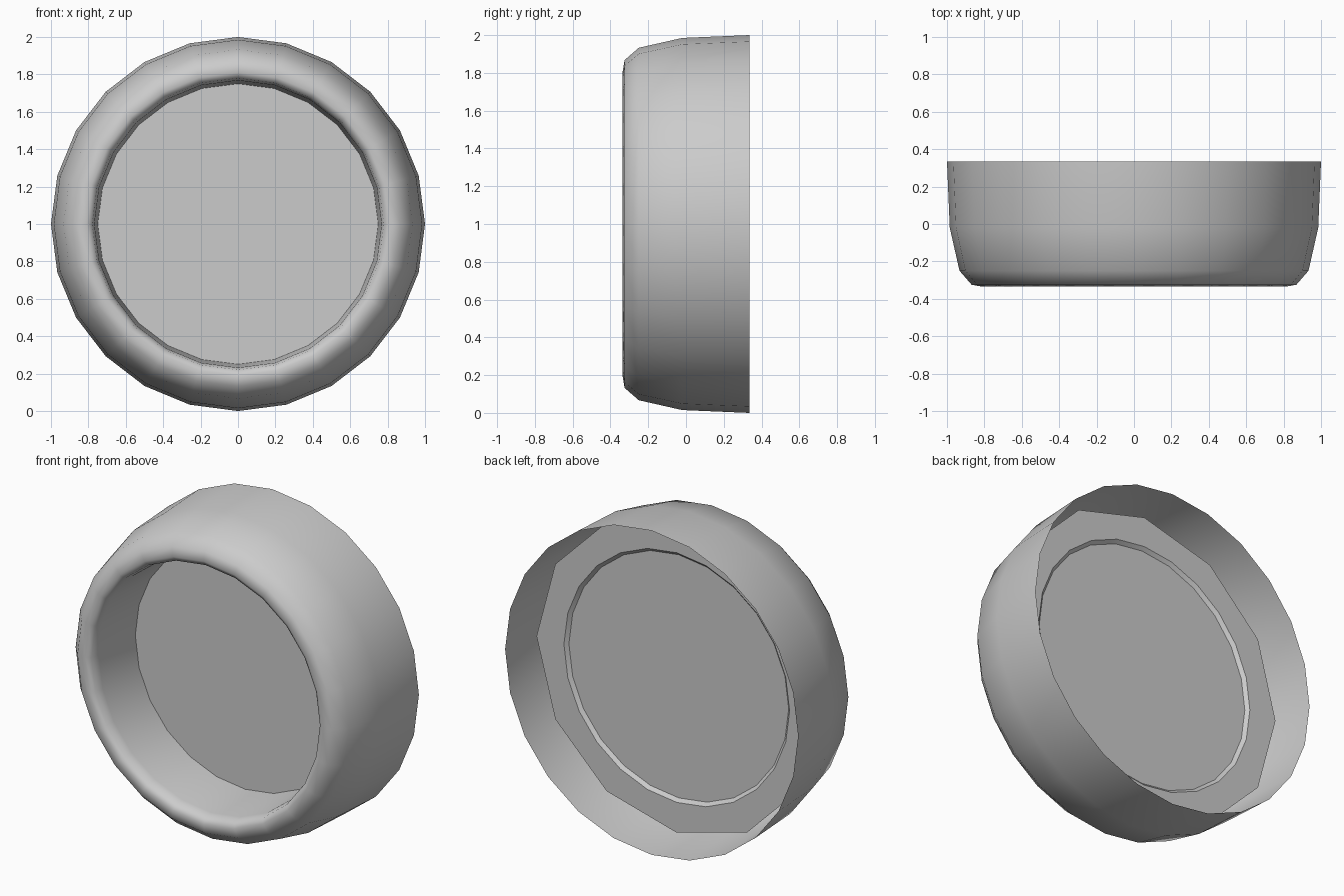
import bpy, bmesh, math

if "Cube" in bpy.data.objects:
    bpy.data.objects.remove(bpy.data.objects["Cube"])

SIDES = 24
grey = bpy.data.materials.new("plain_grey")
grey.diffuse_color = (0.6, 0.6, 0.6, 1)
grey.use_nodes = True
grey.node_tree.nodes["Principled BSDF"].inputs["Base Color"].default_value = grey.diffuse_color


def ring(bm, radius, y, sides=SIDES):
    """Circle of vertices around the y axis, centred at z = 1."""
    steps = [2 * math.pi * k / sides for k in range(sides)]
    return [bm.verts.new((radius * math.cos(a), y, 1 + radius * math.sin(a))) for a in steps]


def bridge(bm, a, b):
    n = len(a)
    for k in range(n):
        j = (k + 1) % n
        bm.faces.new((a[k], a[j], b[j], b[k]))


def finish(bm, name, angle):
    mesh = bpy.data.meshes.new(name)
    bm.to_mesh(mesh)
    bm.free()
    mesh.materials.append(grey)
    obj = bpy.data.objects.new(name, mesh)
    bpy.context.collection.objects.link(obj)
    bpy.ops.object.select_all(action='DESELECT')
    obj.select_set(True)
    bpy.context.view_layer.objects.active = obj
    bpy.ops.object.shade_smooth_by_angle(angle=math.radians(angle))


# Outer shell, rounded front lip and recessed tube: (radius, y)
profile = [(1.0, 0.335), (0.985, -0.02), (0.933, -0.25), (0.868, -0.325),
           (0.81, -0.335), (0.78, -0.315), (0.768, -0.26), (0.75, 0.07)]
bm = bmesh.new()
rings = [ring(bm, r, y) for r, y in profile]
for a, b in zip(rings, rings[1:]):
    bridge(bm, a, b)
finish(bm, "rounded_housing", 60)

# Flat disc closing the tube
bm = bmesh.new()
bm.faces.new(ring(bm, 0.75, 0.07))
finish(bm, "recessed_disc", 30)

# Twelve-sided back plate with a bevelled round opening
bm = bmesh.new()
outer = ring(bm, 0.957, 0.09, SIDES // 2)
inner = ring(bm, 0.77, 0.09)
for k in range(SIDES // 2):
    bm.faces.new((outer[(k + 1) % 12], outer[k], inner[2 * k],
                  inner[2 * k + 1], inner[(2 * k + 2) % SIDES]))
bridge(bm, ring(bm, 0.75, 0.07), inner)
bmesh.ops.recalc_face_normals(bm, faces=bm.faces)
finish(bm, "back_plate", 30)
